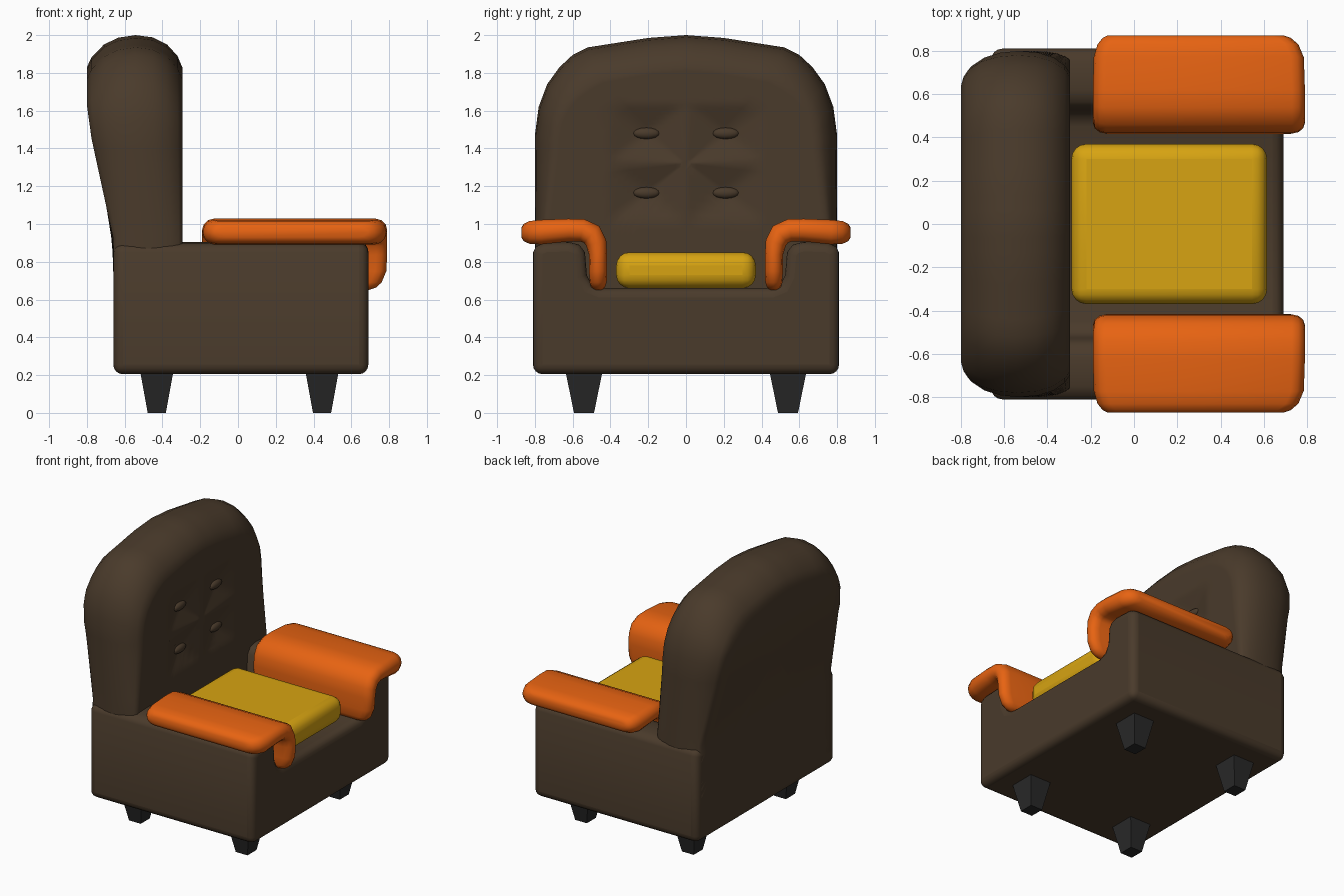
import bpy, bmesh, math
from mathutils import Vector

if "Cube" in bpy.data.objects:
    bpy.data.objects.remove(bpy.data.objects["Cube"])


def material(name, rgb):
    m = bpy.data.materials.new(name)
    m.diffuse_color = (*rgb, 1)
    m.use_nodes = True
    m.node_tree.nodes["Principled BSDF"].inputs["Base Color"].default_value = m.diffuse_color
    return m


BROWN = material("brown", (0.068, 0.043, 0.024))
ORANGE = material("orange", (0.80, 0.125, 0.006))
YELLOW = material("yellow", (0.68, 0.37, 0.006))
BLACK = material("black", (0.022, 0.022, 0.022))


def finish(name, bm, mat, angle=60, bevel=0, segments=4):
    bmesh.ops.recalc_face_normals(bm, faces=bm.faces)
    me = bpy.data.meshes.new(name)
    bm.to_mesh(me)
    bm.free()
    ob = bpy.data.objects.new(name, me)
    bpy.context.collection.objects.link(ob)
    me.materials.append(mat)
    if bevel:
        mod = ob.modifiers.new("bevel", "BEVEL")
        mod.width, mod.segments = bevel, segments
        mod.limit_method, mod.angle_limit = "ANGLE", math.radians(50)
    if angle:
        bpy.ops.object.select_all(action="DESELECT")
        ob.select_set(True)
        bpy.context.view_layer.objects.active = ob
        bpy.ops.object.shade_smooth_by_angle(angle=math.radians(angle))
    return ob


def loft(rings):
    bm = bmesh.new()
    vs = [[bm.verts.new(p) for p in r] for r in rings]
    n = len(vs[0])
    for a, b in zip(vs, vs[1:]):
        for i in range(n):
            j = (i + 1) % n
            bm.faces.new((a[i], a[j], b[j], b[i]))
    bm.faces.new(vs[0])
    bm.faces.new(vs[-1])
    return bm


def clamp(v):
    return max(0, min(1, v))


def resample(pts, step):
    out = []
    for a, b in zip(pts, pts[1:]):
        n = max(1, round(math.dist(a, b) / step))
        out += [(a[0] + (b[0] - a[0]) * i / n, a[1] + (b[1] - a[1]) * i / n) for i in range(n)]
    return out + [pts[-1]]


# Body: U-shaped profile run from back to front
half = [(0.81, 0.205), (0.81, 0.85), (0.795, 0.88), (0.75, 0.9), (0.62, 0.905), (0.565, 0.89),
        (0.535, 0.85), (0.525, 0.73), (0.50, 0.68), (0.45, 0.66)]
prof = half + [(-y, z) for y, z in reversed(half)]
body = loft([[(x, y, z) for y, z in prof] for x in (-0.66, 0.69)])
finish("body", body, BROWN, 60, 0.05)

# Backrest: arched outline lofted through its depth, with tufted front
half = [(0.8, 0.3), (0.8, 1.47), (0.78, 1.62), (0.735, 1.74), (0.67, 1.83), (0.60, 1.895),
        (0.52, 1.935), (0.2, 1.985), (0, 2.0)]
half = resample(half, 0.08)
outline = half + [(-y, z) for y, z in reversed(half[:-1])]
outline += [(0.8 * i / 10, 0.3) for i in range(-9, 10)]
BUTTONS = [(y, z) for y in (-0.21, 0.21) for z in (1.165, 1.48)]


def tuft(y, z):
    d = 0
    for by, bz in BUTTONS:
        d = max(d, clamp(1 - max(abs(y - by) / 0.2, abs(z - bz) / 0.155)))
    return 0.05 * d


def back_ring(t, k, s=1):
    ring = []
    for y, z in outline:
        y *= 1 - 0.13 * k * (0.4 + 0.6 * clamp((z - 0.9) / 0.5))
        z -= 0.17 * k * clamp((z - 1.4) / 0.5)
        y, z = y * s, 1.32 + (z - 1.32) * s
        rear = -0.66 - 0.115 * clamp((z - 0.92) / 0.53) - 0.025 * clamp((z - 1.45) / 0.18)
        x = -0.295 + t * (rear + 0.295)
        if t == 0:
            x -= tuft(y, z)
        ring.append((x, y, z))
    return ring


rings = [back_ring(0, 1, s) for s in [i / 26 for i in range(1, 26)]]
rings += [back_ring(t, k) for t, k in ((0, 1), (0.05, 0.65), (0.16, 0.29), (0.31, 0.07), (0.49, 0),
                                       (0.67, 0.08), (0.82, 0.29), (0.95, 0.68), (1, 1))]
rings += [back_ring(1, 1, s) for s in (0.85, 0.65, 0.45, 0.25, 0.05)]
finish("backrest", loft(rings), BROWN, 70)

# Buttons
for y, z in BUTTONS:
    bm = bmesh.new()
    bmesh.ops.create_uvsphere(bm, u_segments=16, v_segments=8, radius=1)
    bmesh.ops.scale(bm, vec=(0.025, 0.072, 0.03), verts=bm.verts)
    bmesh.ops.translate(bm, vec=(-0.335, y, z), verts=bm.verts)
    finish("button", bm, BROWN)

# Arm pads: rounded slab swept over the arm and down its inner side
# stations: y, z, half thickness, end inset along x
PATH = [(0.872, 0.955, 0.025, 0.10), (0.86, 0.955, 0.045, 0.065), (0.83, 0.955, 0.06, 0.03),
        (0.77, 0.957, 0.065, 0.005), (0.62, 0.968, 0.06, 0), (0.55, 0.967, 0.06, 0),
        (0.50, 0.945, 0.06, 0), (0.475, 0.90, 0.055, 0), (0.466, 0.84, 0.048, 0),
        (0.465, 0.75, 0.048, 0.005), (0.465, 0.69, 0.045, 0.03), (0.465, 0.663, 0.035, 0.06),
        (0.465, 0.65, 0.018, 0.10)]
for side, label in ((1, "left"), (-1, "right")):
    rings = []
    for i, (y, z, h, inset) in enumerate(PATH):
        a, b = PATH[max(i - 1, 0)], PATH[min(i + 1, len(PATH) - 1)]
        d = Vector((b[0] - a[0], b[1] - a[1])).normalized()
        ny, nz = -d.y, d.x
        ring = []
        for x0, sgn, ins in ((0.79, 1, inset), (-0.19, -1, inset * 0.7)):
            r = 0.06
            for q in range(7):
                ang = math.pi * (q / 6 - 0.5)
                off = h * math.sin(ang) * sgn
                x = x0 - sgn * (ins + r * (1 - math.cos(ang)))
                ring.append((x, side * (y + ny * off), z + nz * off))
        rings.append(ring)
    finish(label + "_arm_pad", loft(rings), ORANGE)


# Seat cushion
bm = bmesh.new()
bmesh.ops.create_cube(bm, size=1)
bmesh.ops.scale(bm, vec=(0.905, 0.74, 0.19), verts=bm.verts)
bmesh.ops.translate(bm, vec=(0.163, 0, 0.755), verts=bm.verts)
finish("seat_cushion", bm, YELLOW, 60, 0.07)

# Legs: tapered square blocks
for x, xn in ((-0.43, "back"), (0.445, "front")):
    for s, yn in ((1, "left"), (-1, "right")):
        y = s * 0.54
        bm = loft([[(x + a * w, y + b * v, z) for a, b in ((1, 1), (-1, 1), (-1, -1), (1, -1))]
                   for z, w, v in ((0, 0.048, 0.053), (0.22, 0.088, 0.098))])
        finish(f"{xn}_{yn}_leg", bm, BLACK, 0)
